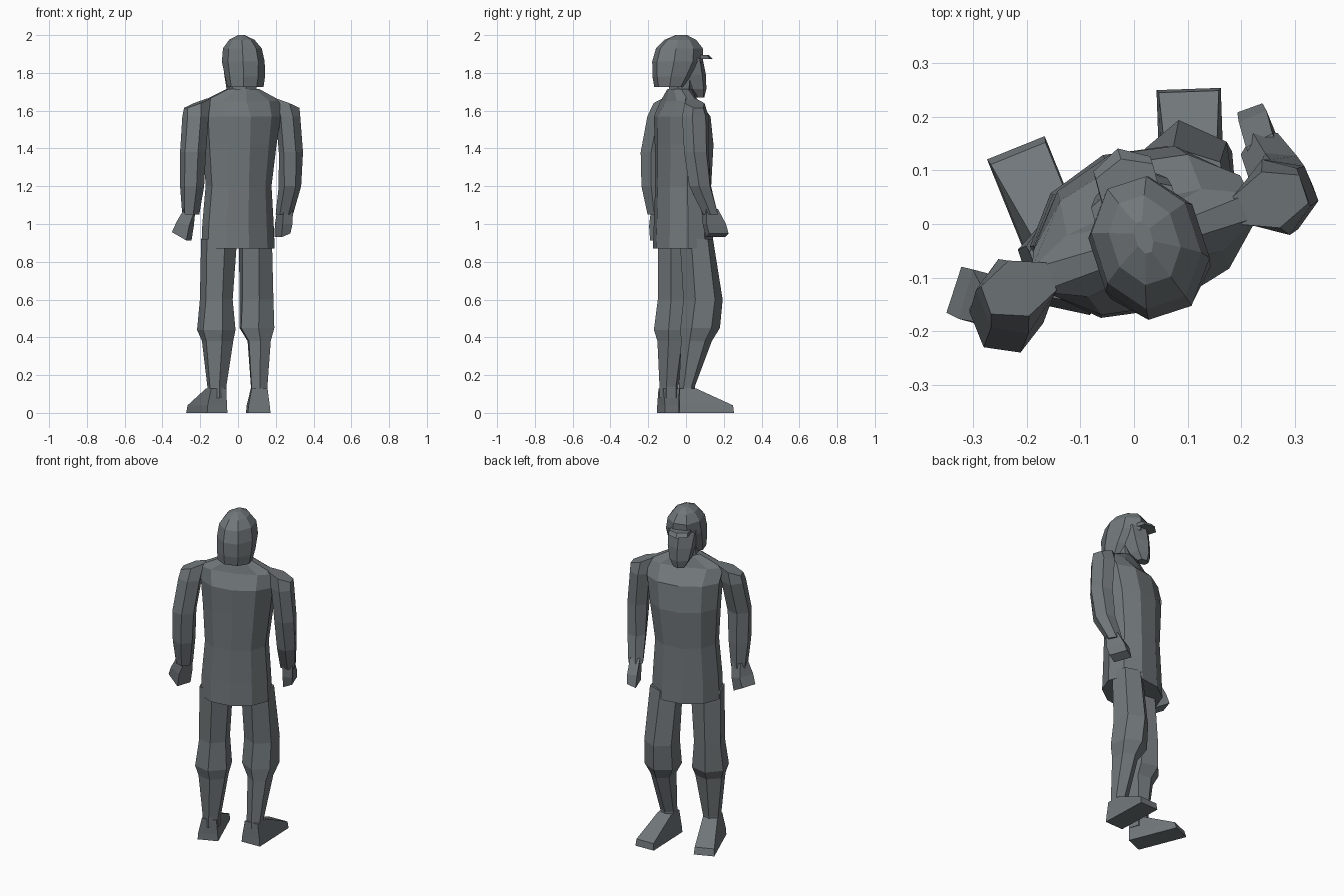
import bpy, bmesh, math

grey = bpy.data.materials.new("slate grey")
grey.diffuse_color = (0.165, 0.185, 0.195, 1)


def loft(name, n, rings):
    """Skin a stack of n-sided rings: (x, y, z, half width, half depth, yaw deg, side tilt)."""
    ang = [2 * math.pi * (i + 0.5) / n for i in range(n)]
    mx = max(math.cos(a) for a in ang)
    my = max(math.sin(a) for a in ang)
    bm = bmesh.new()
    loops = []
    for r in rings:
        x, y, z, hw, hd, yaw = r[:6]
        tilt = r[6] if len(r) > 6 else 0
        c, s = math.cos(math.radians(yaw)), math.sin(math.radians(yaw))
        loop = []
        for a in ang:
            u, v = math.cos(a) / mx, math.sin(a) / my
            lx, ly = u * hw, v * hd
            loop.append(bm.verts.new((x + c * lx - s * ly, y + s * lx + c * ly, z + tilt * u)))
        loops.append(loop)
    for a, b in zip(loops, loops[1:]):
        for i in range(n):
            j = (i + 1) % n
            bm.faces.new((a[i], a[j], b[j], b[i]))
    bm.faces.new(loops[0])
    bm.faces.new(loops[-1])
    bmesh.ops.recalc_face_normals(bm, faces=bm.faces)
    me = bpy.data.meshes.new(name)
    bm.to_mesh(me)
    bm.free()
    me.materials.append(grey)
    ob = bpy.data.objects.new(name, me)
    bpy.context.collection.objects.link(ob)
    return ob


# long coat, turned to the left
loft("coat", 10, [
    (0.0, -0.015, 0.87, 0.19, 0.155, 22),
    (0.0, -0.015, 1.0, 0.185, 0.15, 22),
    (0.003, -0.015, 1.2, 0.17, 0.145, 22),
    (0.01, -0.01, 1.42, 0.19, 0.15, 21),
    (0.02, -0.02, 1.57, 0.205, 0.14, 20),
    (0.02, -0.035, 1.65, 0.215, 0.075, 19),
    (0.025, -0.035, 1.715, 0.085, 0.06, 19)])

# arms
loft("left_arm", 6, [
    (-0.25, -0.155, 1.05, 0.04, 0.05, 15),
    (-0.243, -0.17, 1.2, 0.055, 0.07, 20),
    (-0.238, -0.175, 1.38, 0.06, 0.07, 22),
    (-0.225, -0.135, 1.57, 0.06, 0.075, 22),
    (-0.215, -0.12, 1.64, 0.065, 0.055, 20, 0.025)])
loft("right_arm", 6, [
    (0.245, 0.13, 1.05, 0.04, 0.045, 30),
    (0.275, 0.075, 1.2, 0.05, 0.065, 28),
    (0.28, 0.055, 1.38, 0.055, 0.07, 22),
    (0.265, 0.05, 1.57, 0.055, 0.075, 20),
    (0.255, 0.045, 1.64, 0.065, 0.055, 18, -0.025)])

# hands
loft("left_hand", 4, [
    (-0.298, -0.135, 0.935, 0.04, 0.045, -18, -0.022),
    (-0.28, -0.14, 1.0, 0.035, 0.048, -15, -0.01),
    (-0.255, -0.15, 1.08, 0.03, 0.035, 0)])
loft("right_hand", 4, [
    (0.235, 0.165, 0.94, 0.025, 0.055, 20, 0.01),
    (0.242, 0.15, 1.0, 0.028, 0.055, 22),
    (0.25, 0.125, 1.08, 0.028, 0.035, 28)])

# legs with trousers bagging at the knee
loft("left_leg", 6, [
    (-0.112, -0.09, 0.08, 0.045, 0.052, 15),
    (-0.112, -0.09, 0.14, 0.045, 0.052, 15),
    (-0.108, -0.08, 0.38, 0.075, 0.075, 18),
    (-0.115, -0.07, 0.44, 0.09, 0.105, 18),
    (-0.115, -0.06, 0.6, 0.075, 0.095, 20),
    (-0.1, -0.065, 0.92, 0.085, 0.09, 20)])
loft("right_leg", 6, [
    (0.112, 0.005, 0.08, 0.042, 0.042, 5),
    (0.112, 0.005, 0.14, 0.042, 0.042, 5),
    (0.112, 0.055, 0.38, 0.058, 0.082, 5),
    (0.1, 0.075, 0.45, 0.088, 0.105, 5),
    (0.098, 0.09, 0.6, 0.083, 0.105, 8),
    (0.092, 0.055, 0.92, 0.08, 0.09, 12)])

# feet
loft("left_foot", 4, [
    (-0.165, 0.005, 0.0, 0.058, 0.148, 22),
    (-0.163, 0.0, 0.04, 0.055, 0.142, 22),
    (-0.115, -0.09, 0.13, 0.042, 0.045, 18)])
loft("right_foot", 4, [
    (0.107, 0.107, 0.0, 0.06, 0.145, 2),
    (0.107, 0.105, 0.04, 0.056, 0.142, 2),
    (0.112, 0.007, 0.13, 0.042, 0.043, 3)])

# head: cap and hair, face, brim, neck
loft("hair_and_cap", 8, [
    (0.04, -0.085, 1.725, 0.09, 0.075, 18),
    (0.037, -0.07, 1.78, 0.098, 0.1, 18),
    (0.028, -0.045, 1.86, 0.102, 0.127, 18),
    (0.023, -0.035, 1.93, 0.092, 0.118, 18),
    (0.02, -0.03, 1.975, 0.06, 0.08, 18),
    (0.018, -0.025, 2.0, 0.015, 0.03, 18)])
loft("face", 6, [
    (-0.005, 0.07, 1.67, 0.03, 0.028, 15),
    (0.0, 0.05, 1.715, 0.055, 0.06, 15),
    (0.005, 0.03, 1.79, 0.07, 0.078, 15),
    (0.005, 0.015, 1.88, 0.078, 0.075, 15)])
loft("cap_brim", 6, [
    (-0.015, 0.083, 1.873, 0.055, 0.06, 15),
    (-0.012, 0.075, 1.895, 0.055, 0.048, 15)])
loft("neck", 6, [
    (0.025, -0.035, 1.66, 0.07, 0.06, 18),
    (0.025, -0.03, 1.78, 0.065, 0.06, 18)])
